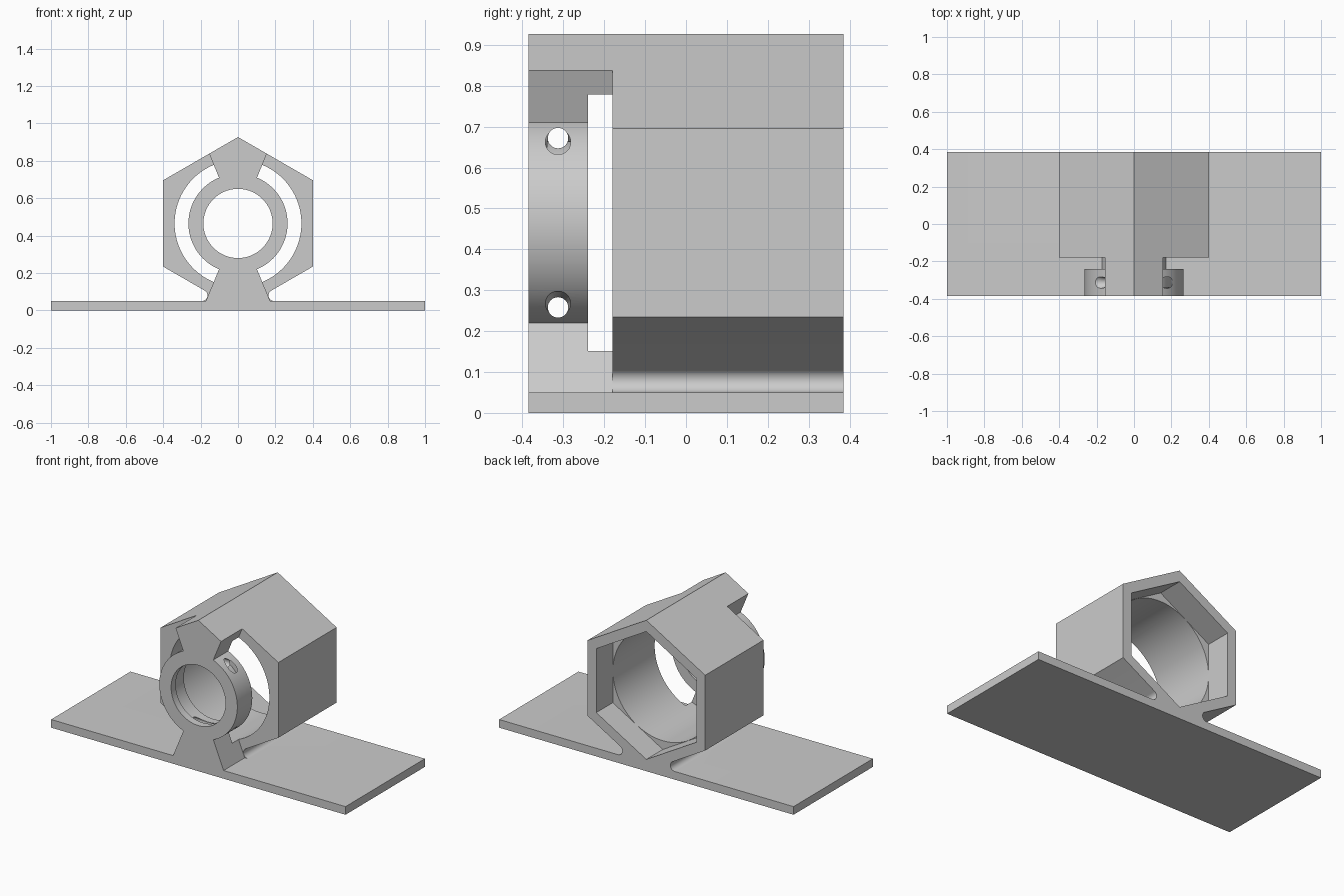
import bpy, bmesh, math
from mathutils import Matrix

if "Cube" in bpy.data.objects:
    bpy.data.objects.remove(bpy.data.objects["Cube"])

C = 0.465            # height of the bore axis
HALF = 0.385         # half depth of the part
T30 = math.tan(math.radians(30))

grey = bpy.data.materials.new("light grey")
grey.diffuse_color = (0.6, 0.6, 0.6, 1)
grey.use_nodes = True
grey.node_tree.nodes["Principled BSDF"].inputs["Base Color"].default_value = grey.diffuse_color


def finish(bm, name):
    bmesh.ops.recalc_face_normals(bm, faces=bm.faces)
    me = bpy.data.meshes.new(name)
    bm.to_mesh(me)
    bm.free()
    ob = bpy.data.objects.new(name, me)
    bpy.context.collection.objects.link(ob)
    me.materials.append(grey)
    return ob


def prism(name, pts, y0, y1):
    """Extrude an x-z outline along y."""
    bm = bmesh.new()
    a = [bm.verts.new((x, y0, z)) for x, z in pts]
    b = [bm.verts.new((x, y1, z)) for x, z in pts]
    bm.faces.new(a)
    bm.faces.new(b[::-1])
    n = len(pts)
    for i in range(n):
        j = (i + 1) % n
        bm.faces.new((a[i], b[i], b[j], a[j]))
    return finish(bm, name)


def arc(r, a0, a1, n, cx=0, cz=C):
    return [(cx + r * math.cos(math.radians(a0 + (a1 - a0) * i / n)),
             cz + r * math.sin(math.radians(a0 + (a1 - a0) * i / n))) for i in range(n + 1)]


def circle(r, n=96):
    return arc(r, 0, 360, n)[:-1]


def cone_x(name, r0, r1, x0, x1, y, z):
    """Round cutter along x."""
    bm = bmesh.new()
    m = Matrix.Translation(((x0 + x1) / 2, y, z)) @ Matrix.Rotation(math.pi / 2, 4, 'Y')
    bmesh.ops.create_cone(bm, cap_ends=True, segments=32, radius1=r0, radius2=r1,
                          depth=x1 - x0, matrix=m)
    return finish(bm, name)


# Full outline: base plate, filleted foot and hexagon housing
R = 0.4 / math.cos(math.radians(30))
fr = 0.03
fx = (0.05 + fr + fr / math.cos(math.radians(30)) - (C - R)) / T30
half = [(1, 0), (1, 0.05)] + arc(fr, -90, -240, 16, fx, 0.05 + fr)
half += [(0.4, C - R / 2), (0.4, C + R / 2)]
outline = half + [(0, C + R)] + [(-x, z) for x, z in reversed(half)]
body = prism("bearing_housing", outline, -HALF, HALF)

cutters = []
# Front side cut-outs, leaving the ring and the two wedge struts
t = math.tan(math.radians(22.5))
side = arc(0.265, -67.5, 67.5, 48)
side += [(t * 0.6, C + 0.6), (1.2, C + 0.6), (1.2, 0.05), (t * (C - 0.05), 0.05)]
for s in (1, -1):
    cutters.append(prism("side_cutter", [(s * x, z) for x, z in side], -0.5, -0.18))
# Main bore and gap behind the ring
cutters.append(prism("bore_cutter", circle(0.339), -0.24, 0.5))
# Hexagon pocket at the back
pocket = arc(0.34 / math.cos(math.radians(30)), 30, 390, 6)[:-1]
cutters.append(prism("pocket_cutter", pocket, 0.225, 0.5))
# Ring opening with a wider seat behind its front lip
cutters.append(prism("lip_cutter", circle(0.185), -0.5, -0.2))
cutters.append(prism("seat_cutter", circle(0.2), -0.34, -0.21))
# Cross pin holes with small countersinks
for s in (1, -1):
    z = C + s * 0.207
    cutters.append(cone_x("pin_cutter", 0.025, 0.025, -0.32, 0.32, -0.313, z))
    cutters.append(cone_x("sink_cutter", 0.02, 0.04, 0.13, 0.205, -0.313, z))
    cutters.append(cone_x("sink_cutter", 0.04, 0.02, -0.205, -0.13, -0.313, z))

bpy.context.view_layer.objects.active = body
for c in cutters:
    c.hide_render = True
    m = body.modifiers.new("cut", 'BOOLEAN')
    m.operation = 'DIFFERENCE'
    m.solver = 'EXACT'
    m.object = c
    bpy.ops.object.modifier_apply(modifier=m.name)
for c in cutters:
    bpy.data.objects.remove(c)

# Smooth round surfaces, sharp edges kept
bpy.ops.object.select_all(action='DESELECT')
body.select_set(True)
bpy.ops.object.shade_smooth_by_angle(angle=math.radians(25))
